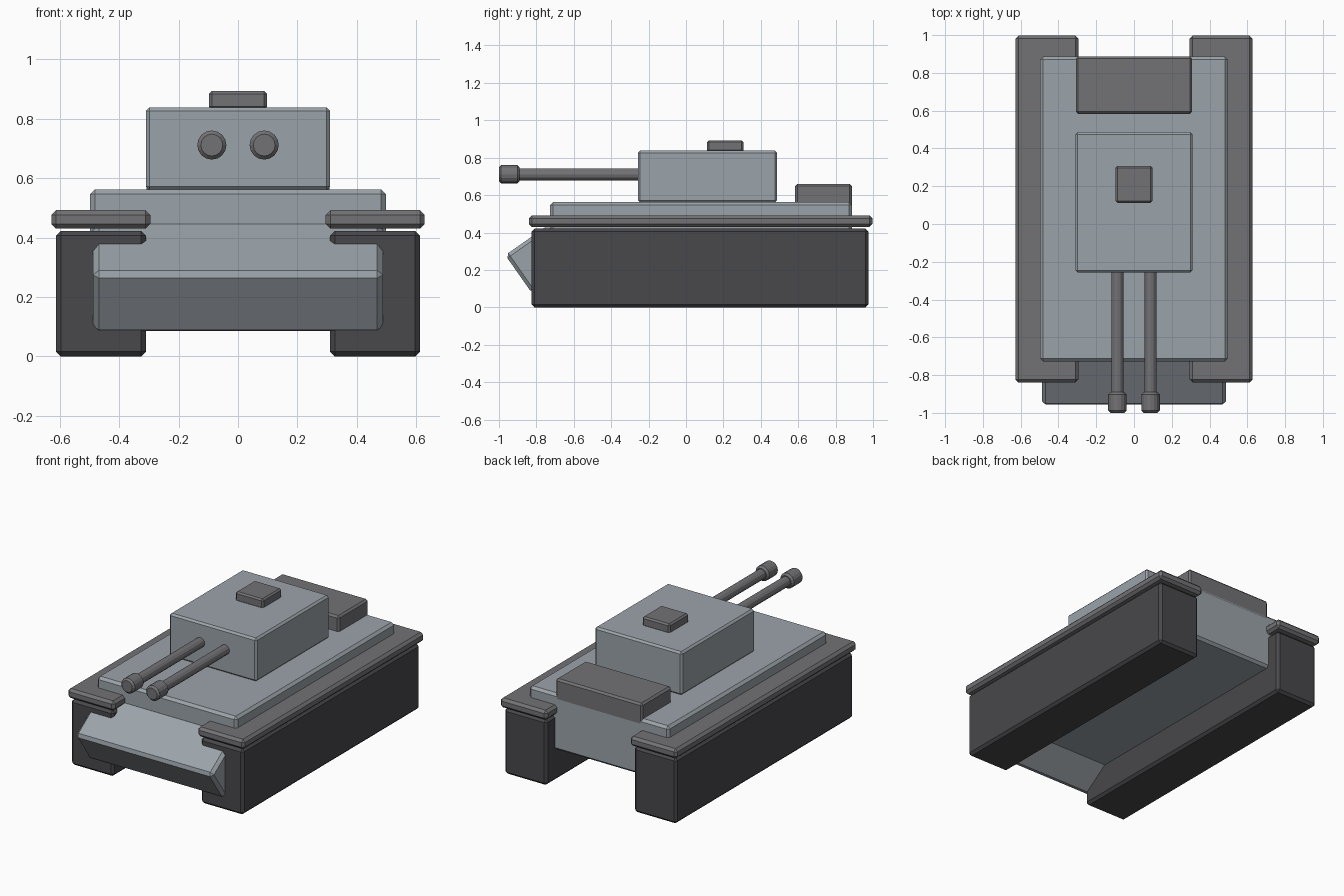
import bpy
from math import cos, sin, pi, radians
from mathutils import Matrix

if "Cube" in bpy.data.objects:
    bpy.data.objects.remove(bpy.data.objects["Cube"])


def material(name, color):
    m = bpy.data.materials.new(name)
    m.diffuse_color = (*color, 1)
    m.use_nodes = True
    m.node_tree.nodes["Principled BSDF"].inputs["Base Color"].default_value = m.diffuse_color
    return m


ARMOUR = material("armour", (0.33, 0.37, 0.40))
METAL = material("metal", (0.17, 0.17, 0.18))
TREAD = material("tread", (0.065, 0.065, 0.072))


def finish(ob, name, mat, bevel):
    ob.name = name
    ob.data.materials.append(mat)
    if bevel:
        b = ob.modifiers.new("bevel", 'BEVEL')
        b.width = bevel
        b.segments = 1
        b.limit_method = 'ANGLE'
        b.angle_limit = radians(50)
    return ob


def box(name, x, y, z, mat, bevel=0.016):
    """Chamfered box from (min, max) ranges."""
    bpy.ops.mesh.primitive_cube_add(size=1)
    ob = bpy.context.object
    mid = [(r[0] + r[1]) / 2 for r in (x, y, z)]
    ob.data.transform(Matrix.Translation(mid) @ Matrix.Diagonal(
        [r[1] - r[0] for r in (x, y, z)] + [1]))
    return finish(ob, name, mat, bevel)


def tube(name, x, z, y0, y1, radius, sides, mat, bevel=0):
    """Cylinder lying along y."""
    bpy.ops.mesh.primitive_cylinder_add(vertices=sides, radius=radius, depth=y1 - y0)
    ob = bpy.context.object
    ob.data.transform(Matrix.Translation((x, (y0 + y1) / 2, z))
                      @ Matrix.Rotation(pi / 2, 4, 'X'))
    return finish(ob, name, mat, bevel)


# Hull body
box("hull", (-0.497, 0.497), (-0.727, 0.887), (0.20, 0.562), ARMOUR)

# Sloped nose plate: a tilted block hung from its top front corner
tilt, length, thick = radians(35), 0.31, 0.25
nose = box("nose_plate", (-0.487, 0.487), (0, length), (-thick, 0), ARMOUR, 0.019)
nose.data.transform(Matrix.Translation((0, -0.966, 0.279)) @ Matrix.Rotation(tilt, 4, 'X'))

# Tracks, fenders and twin guns on both sides
for side, s in (("left", -1), ("right", 1)):
    box(f"{side}_track", sorted((s * 0.31, s * 0.612)), (-0.825, 0.975), (0, 0.422), TREAD)
    box(f"{side}_fender", sorted((s * 0.295, s * 0.628)), (-0.84, 0.997), (0.43, 0.492), METAL)
    tube(f"{side}_barrel", s * 0.088, 0.711, -0.95, -0.2, 0.032, 12, METAL)
    tube(f"{side}_muzzle", s * 0.088, 0.711, -1.0, -0.89, 0.049, 16, METAL, 0.012)

# Engine cover, turret and hatch
box("engine_cover", (-0.308, 0.308), (0.583, 0.887), (0.52, 0.66), METAL, 0.012)
box("turret", (-0.31, 0.31), (-0.257, 0.487), (0.56, 0.838), ARMOUR, 0.012)
box("hatch", (-0.098, 0.098), (0.112, 0.307), (0.83, 0.893), METAL, 0.01)
